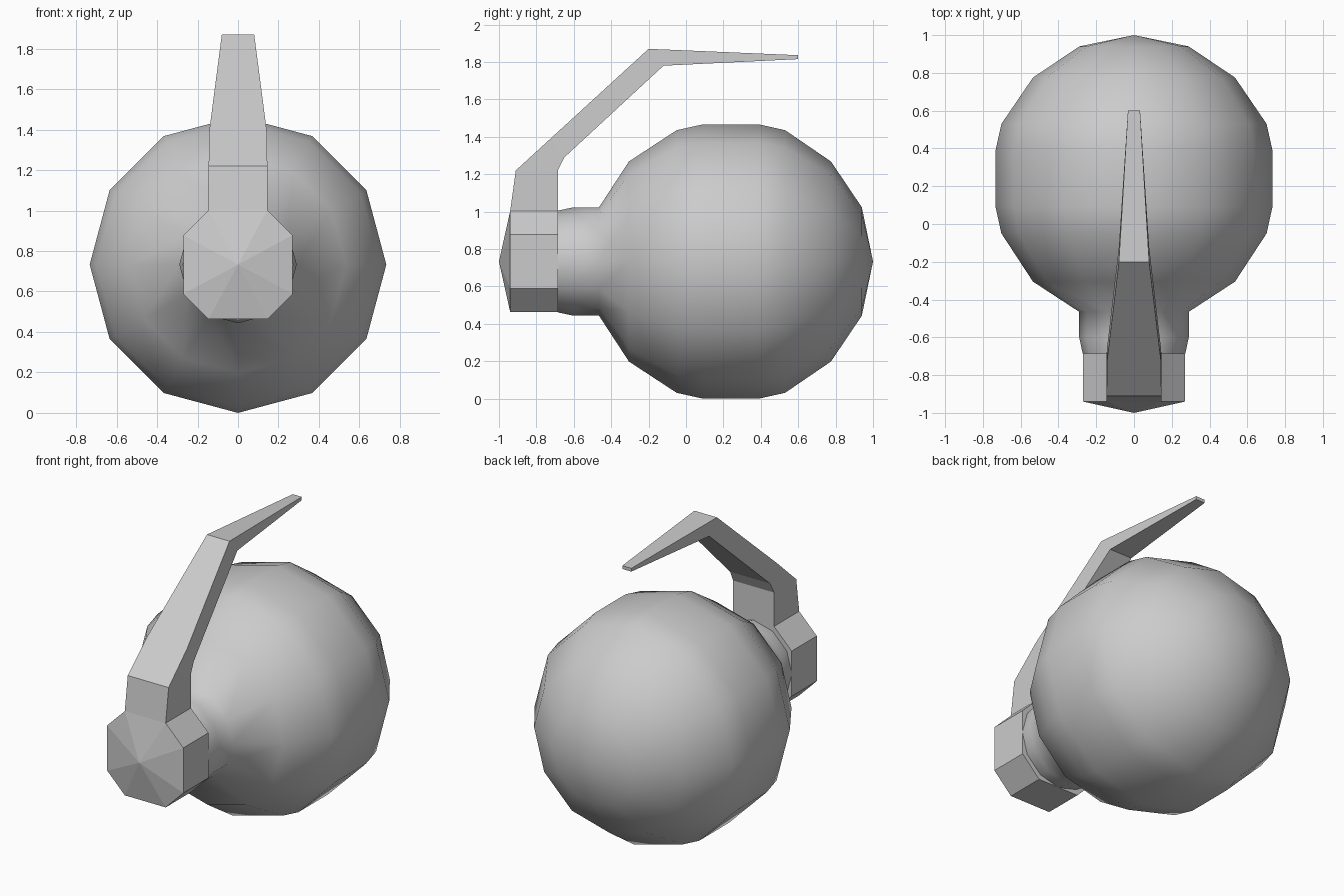
import bpy
import bmesh
from math import sin, cos, pi

if "Cube" in bpy.data.objects:
    bpy.data.objects.remove(bpy.data.objects["Cube"])

CZ = 0.733  # height of the body axis


def make_object(name, verts, faces, smooth=False):
    mesh = bpy.data.meshes.new(name)
    bm = bmesh.new()
    vs = [bm.verts.new(v) for v in verts]
    for f in faces:
        bm.faces.new([vs[i] for i in f])
    bmesh.ops.recalc_face_normals(bm, faces=bm.faces)
    for f in bm.faces:
        f.smooth = smooth
    bm.to_mesh(mesh)
    bm.free()
    obj = bpy.data.objects.new(name, mesh)
    bpy.context.collection.objects.link(obj)
    return obj


def bridge(rings, n):
    """Quads joining consecutive closed rings of n vertices."""
    return [(r * n + i, r * n + (i + 1) % n,
             (r + 1) * n + (i + 1) % n, (r + 1) * n + i)
            for r in range(rings - 1) for i in range(n)]


# Round body and neck: 12-sided lathe along y, (y, radius)
profile = [(-0.685, 0.272), (-0.60, 0.29), (-0.465, 0.29), (-0.305, 0.535),
           (-0.05, 0.702), (0.09, 0.733), (0.39, 0.733), (0.53, 0.702),
           (0.775, 0.535), (0.94, 0.29)]
N = 12
verts = [(r * cos(2 * pi * i / N), y, CZ + r * sin(2 * pi * i / N))
         for y, r in profile for i in range(N)]
faces = bridge(len(profile), N)
pole = len(verts)
verts.append((0, 1.0, CZ))
last = pole - N
faces += [(last + i, last + (i + 1) % N, pole) for i in range(N)]
make_object("body", verts, faces, smooth=True)

# Octagonal cap with a shallow pointed front
a, b = 0.145, 0.27
octagon = [(b, -a), (b, a), (a, b), (-a, b), (-b, a), (-b, -a), (-a, -b), (a, -b)]
verts = [(x, y, CZ + z) for y in (-0.685, -0.94) for x, z in octagon]
faces = bridge(2, 8) + [tuple(range(8))]
verts.append((0, -1.0, CZ))
faces += [(8 + i, 8 + (i + 1) % 8, 16) for i in range(8)]
make_object("cap", verts, faces)

# Tapering bent lever: outer (y, z), inner (y, z), half widths
stations = [((-0.94, 1.003), (-0.685, 1.003), 0.145, 0.145),
            ((-0.91, 1.22), (-0.685, 1.22), 0.145, 0.145),
            ((-0.72, 1.394), (-0.65, 1.29), 0.142, 0.142),
            ((-0.20, 1.87), (-0.12, 1.78), 0.08, 0.08),
            ((0.60, 1.836), (0.60, 1.815), 0.032, 0.032)]
verts = []
for (oy, oz), (iy, iz), ow, iw in stations:
    verts += [(-ow, oy, oz), (ow, oy, oz), (iw, iy, iz), (-iw, iy, iz)]
end = len(verts) - 4
faces = bridge(len(stations), 4) + [(end, end + 1, end + 2, end + 3)]
make_object("lever", verts, faces)
